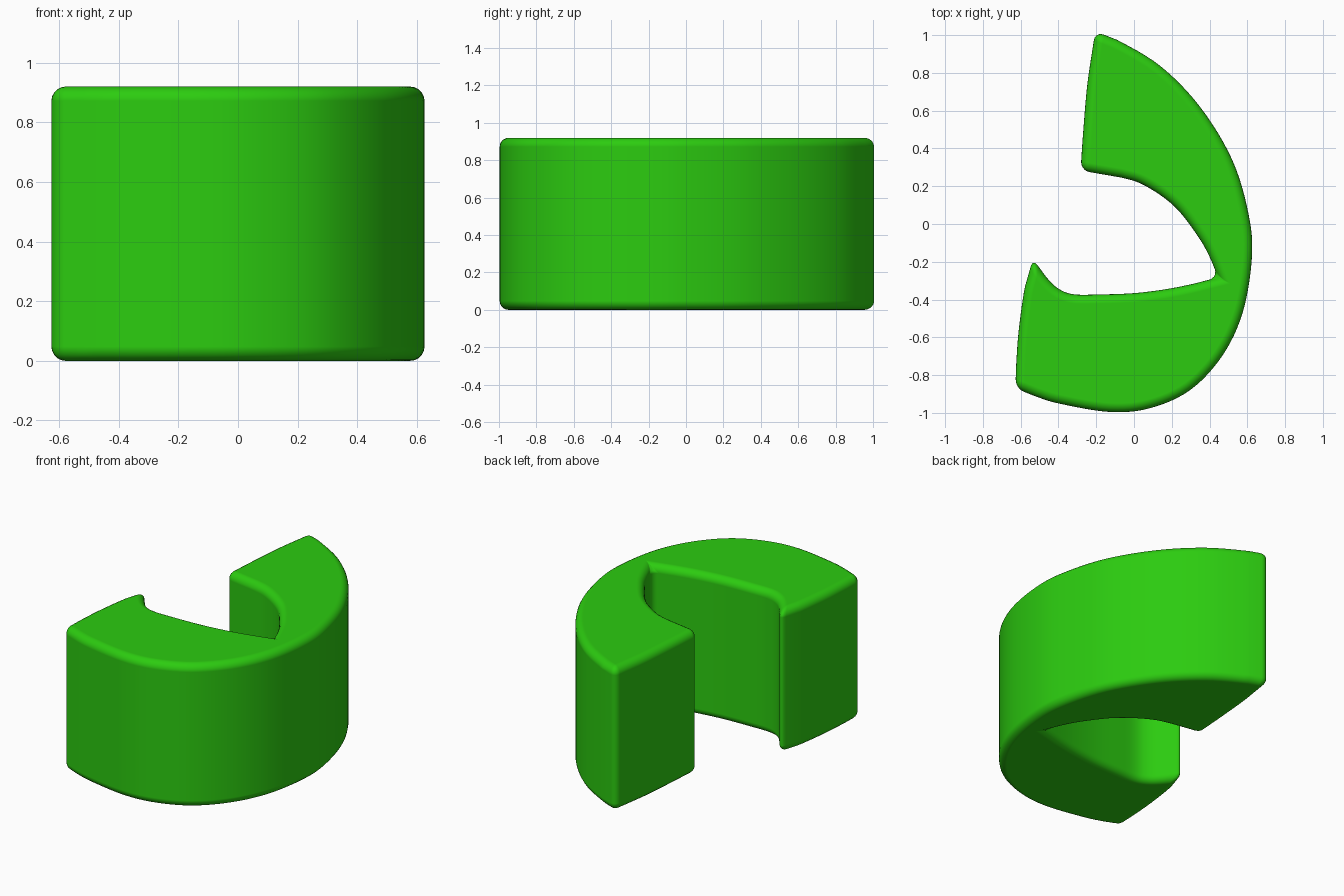
import bpy
import bmesh
from mathutils import Vector

HEIGHT = 0.92

cube = bpy.data.objects.get("Cube")
if cube:
    bpy.data.objects.remove(cube, do_unlink=True)

# Green plastic
green = bpy.data.materials.new("bright_green")
green.use_nodes = True
green.diffuse_color = (0.025, 0.6, 0.005, 1)
green.node_tree.nodes["Principled BSDF"].inputs["Base Color"].default_value = green.diffuse_color


def smooth_side(points, steps=6):
    """Curve through the points; the spans beside the corners stay straight."""
    pts = [Vector(p) for p in points]
    out = [pts[0]]
    for i in range(1, len(pts) - 2):
        a, b, c, d = pts[i - 1:i + 3]
        for s in range(steps):
            t = s / steps
            out.append(0.5 * (2 * b + (c - a) * t + (2 * a - 5 * b + 4 * c - d) * t ** 2
                              + (3 * b - a - 3 * c + d) * t ** 3))
    if len(pts) > 2:
        out.append(pts[-2])
    return out


# Sides of the hook outline, clockwise, each running from corner to corner
back_tip, front_corner = (-0.205, 1.02), (-0.628, -0.87)
front_tip, inner_corner, back_corner = (-0.535, -0.185), (0.445, -0.283), (-0.283, 0.283)
sides = [
    [back_tip, (-0.09, 0.975), (0.14, 0.836), (0.35, 0.62), (0.52, 0.34), (0.607, 0.05),
     (0.624, -0.18), (0.575, -0.47), (0.466, -0.7), (0.296, -0.88), (0.085, -0.975),
     (-0.127, -0.995), (-0.39, -0.952), (-0.52, -0.913), front_corner],
    [front_corner, (-0.624, -0.75), (-0.61, -0.56), (-0.577, -0.33), front_tip],
    [front_tip, (-0.465, -0.28), (-0.4, -0.342), (-0.32, -0.372), (-0.18, -0.373),
     (0.0, -0.366), (0.17, -0.345), (0.32, -0.315), inner_corner],
    [inner_corner, (0.41, -0.195), (0.345, -0.075), (0.217, 0.09), (0.058, 0.203),
     (-0.074, 0.247), back_corner],
    [back_corner, (-0.272, 0.45), (-0.25, 0.714), (-0.227, 0.88), back_tip],
]
outline = [p for side in sides for p in smooth_side(side)]

# Extrude the outline into a solid hook
bm = bmesh.new()
base = bm.faces.new([bm.verts.new((p.x, p.y, 0)) for p in outline])
top = bmesh.ops.extrude_face_region(bm, geom=[base], use_keep_orig=True)
bmesh.ops.translate(bm, verts=[v for v in top["geom"] if isinstance(v, bmesh.types.BMVert)],
                    vec=(0, 0, HEIGHT))
bmesh.ops.recalc_face_normals(bm, faces=bm.faces)
mesh = bpy.data.meshes.new("hook_body")
bm.to_mesh(mesh)
bm.free()
mesh.materials.append(green)
hook = bpy.data.objects.new("hook_body", mesh)
bpy.context.collection.objects.link(hook)

# Rounded rims and corners
bpy.context.view_layer.objects.active = hook
hook.select_set(True)
bpy.ops.object.shade_smooth()
bevel = hook.modifiers.new("rounded_edges", 'BEVEL')
bevel.width = 0.048
bevel.segments = 5
bevel.limit_method = 'ANGLE'
bevel.angle_limit = 0.6
bevel.use_clamp_overlap = False
bevel.harden_normals = True
